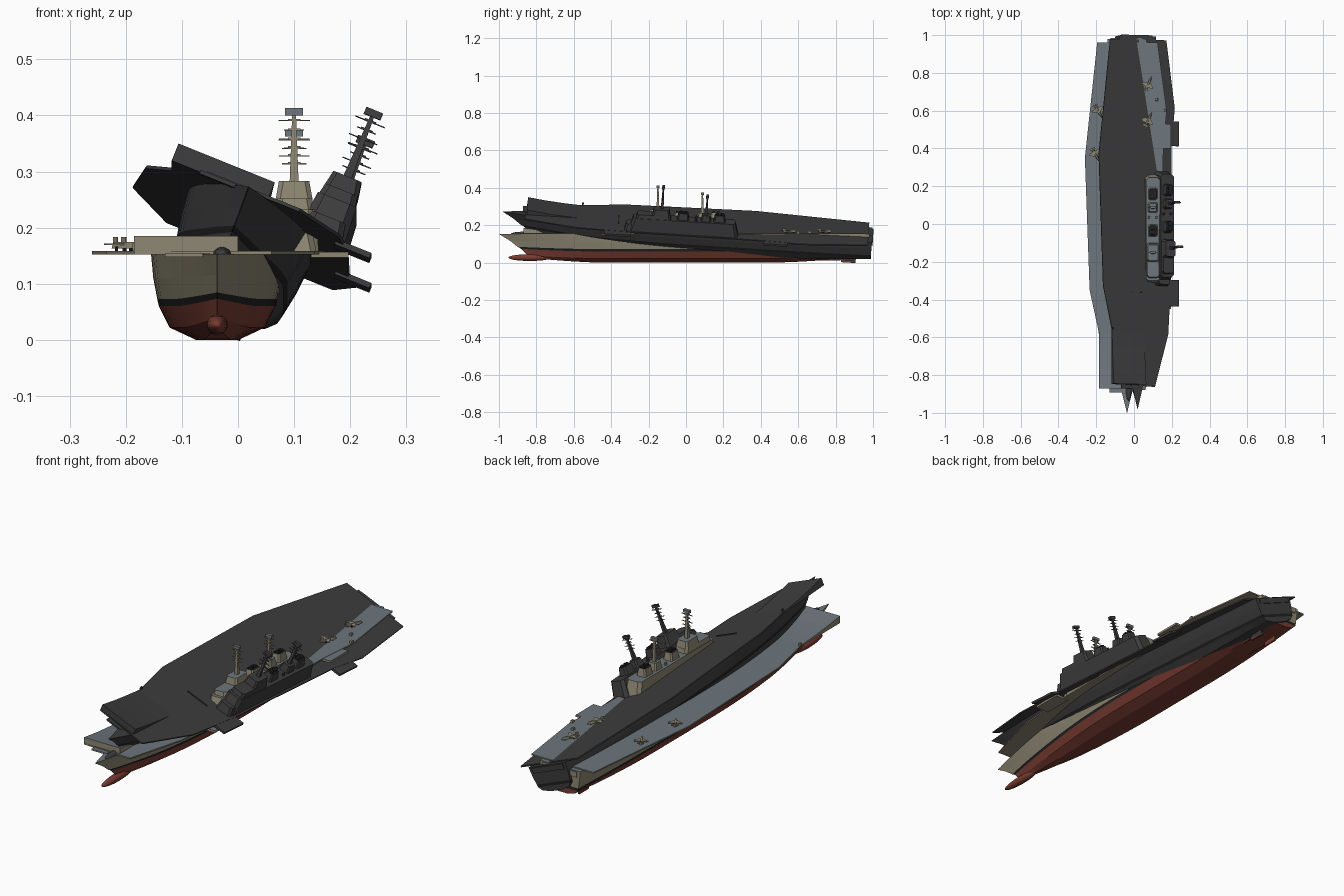
import bpy, bmesh, math
from mathutils import Matrix, Vector

if "Cube" in bpy.data.objects:
    bpy.data.objects.remove(bpy.data.objects["Cube"])


def material(name, col):
    m = bpy.data.materials.new(name)
    m.diffuse_color = (*col, 1)
    m.use_nodes = True
    m.node_tree.nodes["Principled BSDF"].inputs["Base Color"].default_value = m.diffuse_color
    return m


TAN, DECK, RED, BLACK, DARK = range(5)
MATS = [material("sand_grey", (0.27, 0.245, 0.17)),
        material("deck_grey", (0.155, 0.18, 0.205)),
        material("hull_red", (0.19, 0.045, 0.032)),
        material("black", (0.015, 0.015, 0.015)),
        material("charcoal", (0.047, 0.047, 0.047))]
CX = -0.037          # hull centreline
PLATE = 0.158        # flight deck height
ship, place, dark = "upright", Matrix(), False


def finish(bm, name, smooth=False):
    """Place the part with its ship and turn it into an object."""
    bmesh.ops.recalc_face_normals(bm, faces=bm.faces)
    bm.transform(place)
    me = bpy.data.meshes.new(name)
    for f in bm.faces:
        f.smooth = smooth
        if dark and f.material_index != BLACK:
            f.material_index = DARK
    bm.to_mesh(me)
    bm.free()
    for m in MATS:
        me.materials.append(m)
    ob = bpy.data.objects.new(ship + "_" + name, me)
    bpy.context.collection.objects.link(ob)


def prism(name, low, high, side=TAN, top=TAN):
    """Solid between two outlines of equal point count."""
    bm = bmesh.new()
    a = [bm.verts.new(p) for p in low]
    b = [bm.verts.new(p) for p in high]
    n = len(a)
    for i in range(n):
        bm.faces.new((a[i], a[(i + 1) % n], b[(i + 1) % n], b[i])).material_index = side
    bm.faces.new(a[::-1]).material_index = side
    bm.faces.new(b).material_index = top
    finish(bm, name)


def rect(x0, x1, y0, y1, z, c=0.0):
    if not c:
        return [(x0, y0, z), (x1, y0, z), (x1, y1, z), (x0, y1, z)]
    return [(x0 + c, y0, z), (x1 - c, y0, z), (x1, y0 + c, z), (x1, y1 - c, z),
            (x1 - c, y1, z), (x0 + c, y1, z), (x0, y1 - c, z), (x0, y0 + c, z)]


def block(name, x0, x1, y0, y1, z0, z1, inset=0.0, side=TAN, top=TAN, c=0.0):
    prism(name, rect(x0, x1, y0, y1, z0, c),
          rect(x0 + inset, x1 - inset, y0 + inset, y1 - inset, z1, c), side, top)


def hull():
    # levels: height, half width, bow position
    levels = [(0, 0.038, -0.80), (0.022, 0.085, -0.85), (0.060, 0.104, -0.88),
              (0.073, 0.107, -0.90), (0.11, 0.114, -0.94), (0.153, 0.118, -1.0)]
    bands = [RED, RED, BLACK, TAN, TAN]
    steps = 28
    bm = bmesh.new()
    rings = []
    for k in range(steps + 1):
        t = (k / steps) ** 1.3
        fore = min(1, t / 0.45)
        aft = max(0, (t - 0.7) / 0.3)
        half = []
        for z, w, y0 in levels:
            s = (1 - (1 - fore) ** 2) * (1 - 0.12 * aft ** 2)
            lift = max(0, 1 - z / 0.06) * 0.035 * aft ** 1.6
            rise = 0.022 * max(0, 1 - t / 0.2) ** 1.5 * (1 - z / 0.153)
            half.append((max(w * s, 0.0008), y0 + (0.98 - y0) * t, z + lift + rise))
        rings.append([bm.verts.new((CX - x, y, z)) for x, y, z in half[::-1]] +
                     [bm.verts.new((CX + x, y, z)) for x, y, z in half])
    mats = bands[::-1] + [RED] + bands
    for a, b in zip(rings, rings[1:]):
        for j in range(11):
            bm.faces.new((a[j], a[j + 1], b[j + 1], b[j])).material_index = mats[j]
        bm.faces.new((a[0], b[0], b[11], a[11])).material_index = DECK
    # stem and transom, banded by level
    for r in (rings[0], rings[-1]):
        for j in range(5):
            bm.faces.new((r[j], r[j + 1], r[10 - j], r[11 - j])).material_index = mats[j]
    finish(bm, "hull")
    # bulbous bow
    bm = bmesh.new()
    bmesh.ops.create_uvsphere(bm, u_segments=16, v_segments=10, radius=1)
    bm.transform(Matrix.Translation((CX, -0.835, 0.027)) @ Matrix.Diagonal((0.019, 0.115, 0.018, 1)))
    for f in bm.faces:
        f.material_index = RED
    finish(bm, "bow_bulb", True)
    # rudders and skegs
    for s in (-1, 1):
        x = CX + s * 0.04
        block("rudder", x - 0.004, x + 0.004, 0.83, 0.90, 0.002, 0.045, 0, RED, RED)
        block("propeller_shaft", x - 0.003, x + 0.003, 0.62, 0.82, 0.012, 0.018, 0, RED, RED)


def flight_deck():
    outline = [(-0.185, -0.87), (0.06, -0.88), (0.136, -0.60), (0.152, -0.30), (0.155, 0.40),
               (0.173, 0.60), (0.125, 0.96), (-0.195, 0.96), (-0.26, 0.35), (-0.235, -0.35),
               (-0.185, -0.58)]
    prism("flight_deck", [(x, y, 0.152) for x, y in outline],
          [(x, y, PLATE) for x, y in outline], TAN, DECK)
    # take-off ramp, curved in profile
    prof = [(-0.58, 0.1575), (-0.67, 0.163), (-0.77, 0.172), (-0.87, 0.185), (-0.87, 0.154), (-0.58, 0.154)]
    bm = bmesh.new()
    a = [bm.verts.new((-0.185, y, z)) for y, z in prof]
    b = [bm.verts.new((0.0, y, z)) for y, z in prof]
    for i in range(6):
        j = (i + 1) % 6
        bm.faces.new((a[i], a[j], b[j], b[i])).material_index = DECK if i < 3 else TAN
    bm.faces.new(a)
    bm.faces.new(b)
    finish(bm, "takeoff_ramp")
    # side lifts, bow platform and stern gallery
    for y0, y1 in ((-0.45, -0.31), (0.40, 0.53)):
        block("side_lift", 0.13, 0.197, y0, y1, 0.147, 0.157, 0, TAN, DECK)
    block("bow_platform", -0.13, -0.05, -0.893, -0.86, 0.148, 0.155, 0, TAN, DECK)
    block("stern_gallery", -0.125, 0.05, 0.94, 0.985, 0.125, 0.150, 0, TAN, DECK)
    block("blast_post", -0.188, -0.18, -0.58, -0.57, PLATE, 0.172)
    # thin blast deflector behind the ramp
    block("blast_deflector", -0.07, 0.04, -0.38, -0.376, PLATE, 0.162, 0, TAN, DECK)


def mast(name, y, base, top):
    block(name, 0.092, 0.108, y - 0.008, y + 0.008, base, top - 0.012, 0.0045)
    block(name + "_head", 0.084, 0.116, y - 0.007, y + 0.007, top - 0.013, top, 0, DECK, DECK)
    for i, w in enumerate((0.022, 0.027, 0.018, 0.028)):
        z = base + (top - base) * (0.45 + 0.125 * i)
        block(name + "_yard", 0.1 - w, 0.1 + w, y - 0.002, y + 0.002, z, z + 0.002)
        block(name + "_sensor", 0.089, 0.111, y - 0.005, y + 0.005, z, z + 0.004)


def island():
    prism("island_base", rect(0.056, 0.144, -0.325, 0.265, 0.156, 0.015),
          rect(0.064, 0.138, -0.30, 0.245, 0.232, 0.013), TAN, DECK)
    block("island_step", 0.06, 0.14, -0.345, -0.28, 0.156, 0.195, 0.008, TAN, DECK, 0.01)
    block("bridge", 0.066, 0.136, -0.285, -0.10, 0.23, 0.252, 0.004, TAN, DECK, 0.01)
    block("bridge_top", 0.067, 0.133, -0.20, -0.105, 0.25, 0.283, 0.006, TAN, DECK, 0.008)
    block("aft_house", 0.075, 0.125, 0.06, 0.115, 0.23, 0.265, 0.006, TAN, DECK, 0.006)
    # funnels with dark uptakes
    for y in (-0.035, 0.16):
        block("funnel", 0.076, 0.124, y - 0.032, y + 0.032, 0.23, 0.268, 0.006, TAN, BLACK, 0.006)
        for s in (-1, 1):
            block("uptake", 0.09, 0.11, y + s * 0.012 - 0.008, y + s * 0.012 + 0.008,
                  0.266, 0.275, 0.001, BLACK, BLACK)
    for x in (0.08, 0.12):
        block("roof_dome", x - 0.006, x + 0.006, 0.028, 0.042, 0.23, 0.245, 0.002, TAN, TAN, 0.003)
    mast("fore_mast", -0.15, 0.28, 0.413)
    mast("aft_mast", 0.088, 0.262, 0.375)


def aircraft(x, y, angle):
    global place
    keep = place
    place = keep @ Matrix.Translation((x, y, PLATE)) @ Matrix.Rotation(angle, 4, 'Z')
    # fuselage with pointed nose
    body = [(0, -0.045), (0.006, -0.025), (0.007, 0.025), (0.004, 0.035), (-0.004, 0.035),
            (-0.007, 0.025), (-0.006, -0.025)]
    prism("aircraft_body", [(px, py, 0.005) for px, py in body],
          [(px * 0.6, py * 0.9, 0.016) for px, py in body])
    wing = [(0, -0.016), (0.031, 0.006), (0.031, 0.014), (0, 0.016), (-0.031, 0.014), (-0.031, 0.006)]
    prism("aircraft_wing", [(px, py, 0.011) for px, py in wing], [(px, py, 0.014) for px, py in wing])
    tail = [(px * 0.5, 0.028 + py * 0.5) for px, py in wing]
    prism("aircraft_tail", [(px, py, 0.011) for px, py in tail], [(px, py, 0.013) for px, py in tail])
    block("aircraft_fin", -0.001, 0.001, 0.02, 0.036, 0.012, 0.025)
    for wx, wy in ((0, -0.028), (-0.008, 0.01), (0.008, 0.01)):
        block("aircraft_wheel", wx - 0.0015, wx + 0.0015, wy - 0.003, wy + 0.003, -0.001, 0.008, 0, BLACK, BLACK)
    place = keep


def build_ship():
    hull()
    flight_deck()
    island()


# upright painted ship with parked aircraft
build_ship()
for px, py, ang in ((0.075, 0.74, 2.7), (0.075, 0.55, 2.7), (-0.19, 0.60, 0.5), (-0.205, 0.37, 0.5)):
    aircraft(px, py, ang)
for px, py in ((0.12, 0.66), (0.165, 0.60)):
    block("deck_tractor", px - 0.006, px + 0.006, py - 0.008, py + 0.008, PLATE, 0.168, 0.001)

# dark twin, heeled over and pitched bow-up through the first
ship, dark = "heeled", True
place = (Matrix.Translation((0.02, -0.98, 0.275)) @ Matrix.Rotation(math.radians(-3.6), 4, 'X')
         @ Matrix.Rotation(math.radians(22), 4, 'Y') @ Matrix.Translation((0.037, 1.0, -0.155)))
build_ship()
